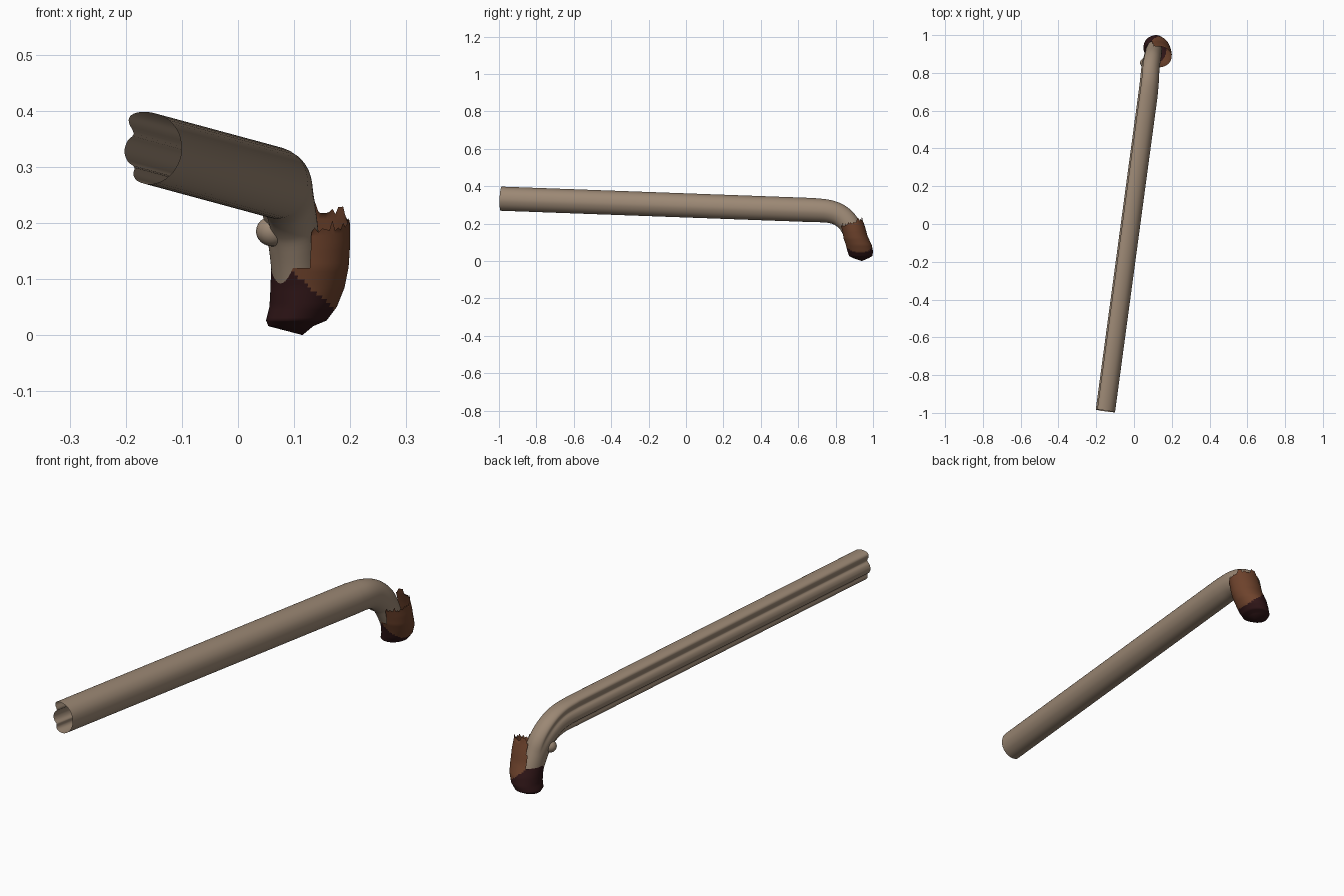
import bpy, bmesh, math, random
from mathutils import Vector

random.seed(4)
cube = bpy.data.objects.get("Cube")
if cube:
    bpy.data.objects.remove(cube)


def material(name, rgb):
    m = bpy.data.materials.new(name)
    m.use_nodes = True
    m.diffuse_color = (*rgb, 1)
    bsdf = m.node_tree.nodes["Principled BSDF"]
    bsdf.inputs["Base Color"].default_value = (*rgb, 1)
    bsdf.inputs["Roughness"].default_value = 0.8
    return m


TAN = material("tan", (0.33, 0.245, 0.175))
BROWN = material("rust brown", (0.155, 0.055, 0.025))
DARK = material("dark maroon", (0.03, 0.008, 0.009))


def smooth_points(points, steps, closed=False):
    """Catmull-Rom curve through the points."""
    p = [Vector(q) for q in points]
    n = len(p)
    if closed:
        ctrl = [p[-1]] + p + p[:2]
    else:
        ctrl = [2 * p[0] - p[1]] + p + [2 * p[-1] - p[-2]]
    out = []
    for i in range(n if closed else n - 1):
        a, b, c, d = ctrl[i:i + 4]
        for s in range(steps):
            t = s / steps
            out.append(0.5 * (2 * b + (c - a) * t + (2 * a - 5 * b + 4 * c - d) * t * t
                              + (3 * b - a - 3 * c + d) * t ** 3))
    return out if closed else out + [p[-1]]


def loft(name, rings, mats, rule=lambda c: 0, tip=None):
    """Skin closed rings; the rule gives a material index or None for a gap."""
    bm = bmesh.new()
    rows = [[bm.verts.new(co) for co in ring] for ring in rings]
    n = len(rows[0])
    for a, b in zip(rows, rows[1:]):
        for i in range(n):
            quad = (a[i], a[(i + 1) % n], b[(i + 1) % n], b[i])
            index = rule(sum((v.co for v in quad), Vector()) / 4)
            if index is not None:
                bm.faces.new(quad).material_index = index
    if tip:
        end = bm.verts.new(tip)
        for i in range(n):
            f = bm.faces.new((rows[-1][i], rows[-1][(i + 1) % n], end))
            f.material_index = len(mats) - 1
    bmesh.ops.delete(bm, geom=[v for v in bm.verts if not v.link_faces], context='VERTS')
    bmesh.ops.recalc_face_normals(bm, faces=bm.faces)
    mesh = bpy.data.meshes.new(name)
    bm.to_mesh(mesh)
    bm.free()
    for m in mats:
        mesh.materials.append(m)
    for f in mesh.polygons:
        f.use_smooth = True
    obj = bpy.data.objects.new(name, mesh)
    bpy.context.collection.objects.link(obj)
    return obj


# Long shaft: grooved cross-section that turns oval below the bend
section = smooth_points([
    (.05, 0), (.044, .028), (.027, .05), (.003, .062), (-.022, .065), (-.041, .059),
    (-.045, .046), (-.036, .026), (-.047, .014), (-.053, -.005), (-.047, -.023),
    (-.035, -.034), (-.037, -.046), (-.03, -.058), (-.01, -.064), (.014, -.059),
    (.034, -.043), (.046, -.022)], 3, closed=True)
bend = smooth_points([
    (.075, .68, .272), (.083, .76, .266), (.087, .82, .246), (.094, .865, .207),
    (.1, .89, .16), (.104, .91, .11), (.107, .92, .07)], 5)
path = [Vector((-.15, -.99, .333))] + bend
rings = []
for i, p in enumerate(path):
    tangent = (path[min(i + 1, len(path) - 1)] - path[max(i - 1, 0)]).normalized()
    side = Vector((1, 0, 0))
    side = (side - tangent * side.dot(tangent)).normalized()
    up = side.cross(tangent)
    k = max(0, i - 1) / len(bend)
    blend = min(1, k * 1.6)
    size = 1 - 0.2 * k
    ring = []
    for s in section:
        a = math.atan2(s.y / .063, s.x / .05)
        oval = Vector((.052 * math.cos(a), .062 * math.sin(a)))
        q = s.lerp(oval, blend) * size
        ring.append(p + side * q.x + up * q.y)
    rings.append(ring)
loft("bent_shaft", rings, [TAN])

# Small rounded knob under the bend
bpy.ops.mesh.primitive_uv_sphere_add(segments=20, ring_count=12, radius=.03,
                                     location=(.062, .853, .185))
knob = bpy.context.object
knob.name = "bend_knob"
knob.scale = (1, .9, .9)
knob.data.materials.append(TAN)
bpy.ops.object.shade_smooth()

# Torn sheath around the lower end: centre x, centre y, height, radius x, radius y
levels = [(.13, .885, .2, .069, .056), (.13, .898, .16, .07, .062),
          (.128, .91, .12, .069, .067), (.124, .924, .085, .066, .069),
          (.116, .932, .05, .06, .068), (.104, .934, .026, .054, .062),
          (.094, .935, .016, .04, .042)]
levels = [Vector(q) for q in levels]
SEGMENTS, STEPS = 64, 5
rows = []
for a, b in zip(levels, levels[1:]):
    for s in range(STEPS):
        rows.append([u + (v - u) * s / STEPS for u, v in zip(a, b)])
rows.append(list(levels[-1]))
torn = [random.uniform(-.014, .012) for _ in range(SEGMENTS)]
sheath_rings = []
for j, (cx, cy, z, rx, ry) in enumerate(rows):
    ring = []
    for i in range(SEGMENTS):
        a = math.tau * i / SEGMENTS
        x, y = cx + rx * math.cos(a), cy + ry * math.sin(a)
        # The upper rows lean with the torn rim
        fade = max(0, 1 - j / 8)
        rim = (.35 * (y - .86) + (torn[i] if j == 0 else 0)) * fade
        ring.append(Vector((x, y, z + rim)))
    sheath_rings.append(ring)


def sheath_colour(c):
    angle = math.degrees(math.atan2(c.y - .9, c.x - .128)) % 360
    if 118 < angle < 272 and c.z > .122:
        return None
    return 1 if c.z < .12 - .9 * (c.x - .09) else 0


loft("torn_sheath", sheath_rings, [BROWN, DARK], sheath_colour, tip=(.115, .94, 0))
